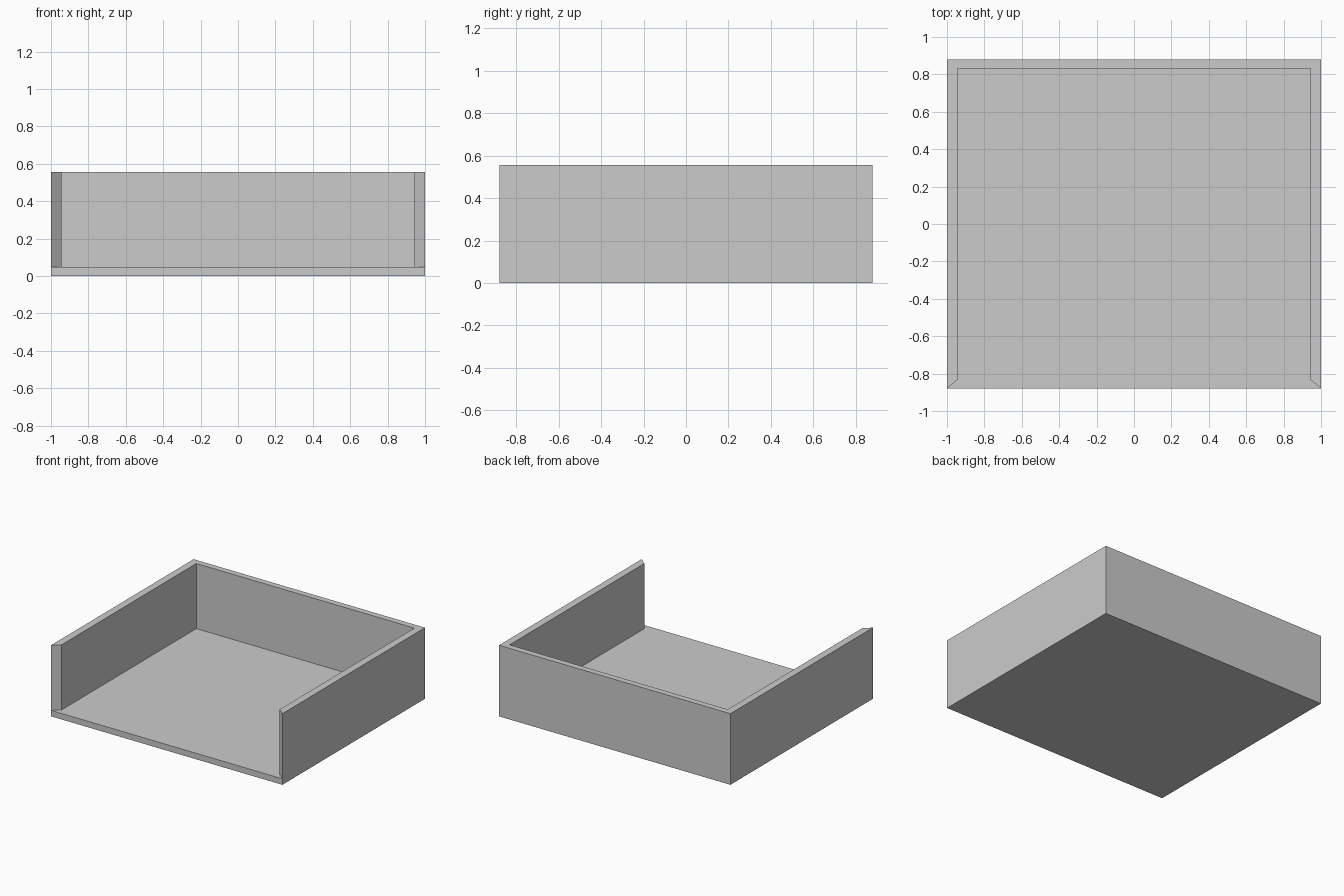
import bpy
import bmesh

cube = bpy.data.objects.get("Cube")
if cube:
    bpy.data.objects.remove(cube, do_unlink=True)

# Overall sizes: half width, half depth, heights, inner faces of the walls
W, D = 1.0, 0.88
HEIGHT, FLOOR = 0.556, 0.047
IN_X, IN_Y = 0.943, 0.832

GREY = (0.6, 0.6, 0.6, 1.0)
mat = bpy.data.materials.new("plain grey")
mat.use_nodes = True
mat.diffuse_color = GREY
mat.node_tree.nodes["Principled BSDF"].inputs["Base Color"].default_value = GREY


def prism(name, outline, height):
    """Extrude a plan outline upward from the ground."""
    bm = bmesh.new()
    base = bm.faces.new([bm.verts.new((x, y, 0)) for x, y in outline])
    top = bmesh.ops.extrude_face_region(bm, geom=[base], use_keep_orig=True)
    verts = [v for v in top["geom"] if isinstance(v, bmesh.types.BMVert)]
    bmesh.ops.translate(bm, verts=verts, vec=(0, 0, height))
    bmesh.ops.recalc_face_normals(bm, faces=bm.faces)
    mesh = bpy.data.meshes.new(name)
    bm.to_mesh(mesh)
    bm.free()
    mesh.materials.append(mat)
    obj = bpy.data.objects.new(name, mesh)
    bpy.context.collection.objects.link(obj)
    return obj


# Inner line of the walls, from front left round the back to front right
inner = [(IN_X, -IN_Y), (IN_X, IN_Y), (-IN_X, IN_Y), (-IN_X, -IN_Y)]

# Three-sided wall with mitred front ends
outer = [(-W, -D), (-W, D), (W, D), (W, -D)]
prism("side_and_back_walls", inner + outer, HEIGHT)

# Floor fills the space between the walls and runs out to the front edge
prism("floor", inner + [(-W, -D), (W, -D)], FLOOR)
